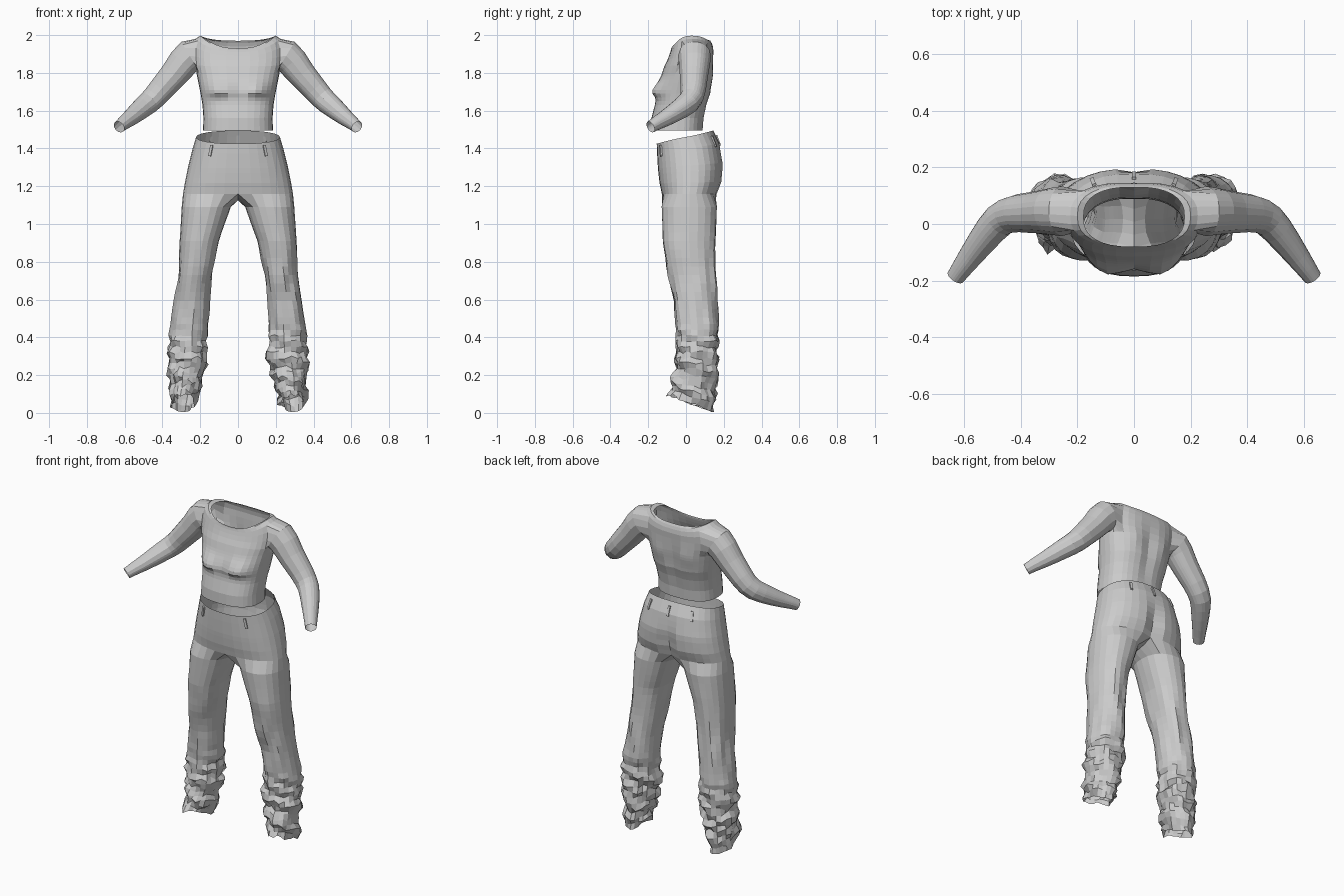
import bpy, bmesh, math, random
from mathutils import Vector, Matrix, noise

random.seed(4)
if "Cube" in bpy.data.objects:
    bpy.data.objects.remove(bpy.data.objects["Cube"])

cloth = bpy.data.materials.new("grey cloth")
cloth.use_nodes = True
GREY = (0.6, 0.6, 0.6, 1)
cloth.diffuse_color = GREY
cloth.node_tree.nodes["Principled BSDF"].inputs["Base Color"].default_value = GREY

N = 16  # columns in half a body ring, front centre to back centre


def sample(table, key):
    """Row of the table at fractional index key."""
    i = min(int(key), len(table) - 2)
    f = key - i
    return [a + (b - a) * f for a, b in zip(table[i], table[i + 1])]


def at_height(table, z):
    """Row of a table sorted by falling height."""
    for i in range(len(table) - 1):
        if z >= table[i + 1][0]:
            break
    a, b = table[i][0], table[i + 1][0]
    return sample(table[i:i + 2], (a - z) / (a - b))


def spow(v, p):
    return math.copysign(abs(v) ** p, v)


def bump(x, z, cx, cz, sx, sz):
    return math.exp(-((abs(x) - cx) / sx) ** 2 - ((z - cz) / sz) ** 2)


def half_ring(w, yf, yb, p):
    """Points from front centre round the left side to back centre."""
    for i in range(N + 1):
        a = math.pi * (i / N - 0.5)
        x = 0 if i in (0, N) else w * math.cos(a) ** p
        yield x, (yf + yb) / 2 + (yb - yf) / 2 * spow(math.sin(a), p), math.sin(a)


def strip(bm, a, b, closed=False, skip=()):
    n = len(a)
    for i in range(n if closed else n - 1):
        if i not in skip:
            j = (i + 1) % n
            bm.faces.new((a[i], a[j], b[j], b[i]))


def finish(bm, name, mirror=True):
    bmesh.ops.recalc_face_normals(bm, faces=bm.faces)
    me = bpy.data.meshes.new(name)
    bm.to_mesh(me)
    bm.free()
    me.materials.append(cloth)
    ob = bpy.data.objects.new(name, me)
    bpy.context.collection.objects.link(ob)
    if mirror:
        bpy.context.view_layer.objects.active = ob
        ob.modifiers.new("Mirror", "MIRROR").merge_threshold = 0.0005
        bpy.ops.object.modifier_apply(modifier="Mirror")
    return ob


# Shirt body: side z, front z, back z, half width, front y, back y
BODY = [(1.495, 1.495, 1.495, .185, -.185, .09), (1.56, 1.56, 1.56, .183, -.183, .095),
        (1.63, 1.63, 1.63, .188, -.165, .11), (1.69, 1.69, 1.69, .198, -.155, .13),
        (1.75, 1.75, 1.75, .21, -.142, .135), (1.80, 1.795, 1.8, .22, -.128, .14),
        (1.84, 1.835, 1.84, .233, -.115, .143), (1.89, 1.865, 1.88, .238, -.10, .145),
        (1.94, 1.89, 1.915, .236, -.09, .147), (1.98, 1.91, 1.94, .225, -.083, .143),
        (1.997, 1.922, 1.957, .2, -.08, .137), (1.985, 1.93, 1.97, .178, -.08, .13)]
bm = bmesh.new()
rows = []
for key in [k / 3 for k in range(15)] + list(range(5, 12)):
    zs, zf, zb, w, yf, yb = sample(BODY, key)
    row = []
    for x, y, s in half_ring(w, yf, yb, .8):
        z = zs + ((zf if s < 0 else zb) - zs) * s * s
        if s < 0:
            soft = .055 if z > 1.7 else .028
            y -= .04 * bump(x, z, .105, 1.7, .07, soft) * abs(s)
        else:
            y += .012 * bump(x, z, .1, 1.78, .05, .06) * s
            y -= .012 * bump(x, z, 0, 1.7, .03, .15) * s
        row.append(bm.verts.new((x, y, z)))
    rows.append(row)
LO, HI, C0, C1 = 15, 19, 6, 12  # sleeve opening
for i in range(len(rows) - 1):
    strip(bm, rows[i], rows[i + 1], skip=range(C0, C1) if LO <= i < HI else ())

# Sleeve grown from the opening: x, y, z, radius
ARM = [(.2, .045, 1.91, 0), (.255, .045, 1.89, .088), (.29, .045, 1.855, .083),
       (.34, .042, 1.79, .075), (.375, .04, 1.75, .071), (.41, .038, 1.71, .067),
       (.445, .03, 1.67, .063), (.475, .012, 1.642, .06), (.505, -.02, 1.617, .056),
       (.54, -.065, 1.587, .05), (.575, -.112, 1.558, .043), (.605, -.153, 1.535, .037),
       (.63, -.188, 1.514, .032)]
loop = [rows[LO][c] for c in range(C0, C1)] + [rows[r][C1] for r in range(LO, HI)]
loop += [rows[HI][c] for c in range(C1, C0, -1)] + [rows[r][C0] for r in range(HI, LO, -1)]
mid = sum((v.co for v in loop), Vector()) / len(loop)
angles = [math.atan2(v.co.z - mid.z, v.co.y - mid.y) for v in loop]
for i in range(1, len(ARM)):
    c = Vector(ARM[i][:3])
    t = (Vector(ARM[min(i + 1, len(ARM) - 1)][:3]) - Vector(ARM[i - 1][:3])).normalized()
    side = (Vector((0, 1, 0)) - t * t.y).normalized()
    up = t.cross(side)
    ring = [bm.verts.new(c + ARM[i][3] * (side * math.cos(a) + up * math.sin(a))) for a in angles]
    strip(bm, loop, ring, closed=True)
    loop = ring
finish(bm, "shirt")

# Trouser hips: z, half width, front y, back y
HIPS = [(1.46, .222, -.155, .145), (1.4, .24, -.153, .178), (1.3, .265, -.148, .198),
        (1.22, .281, -.14, .19), (1.16, .291, -.128, .165)]


def hip_ring(z):
    _, w, yf, yb = at_height(HIPS, z)
    tilt = max(0, (z - 1.2) / .26)
    for x, y, s in half_ring(w, yf, yb, .85):
        if s > 0:
            y -= .03 * bump(x, z, 0, 1.22, .035, .1) * s
        yield Vector((x, y, z + tilt * .035 * s))


bm = bmesh.new()
prev = None
for k in range(11):
    row = [bm.verts.new(p) for p in hip_ring(1.46 - .03 * k)]
    if prev:
        strip(bm, prev, row)
    prev = row

# Crotch seam closes the half ring into a leg loop
M = 6
yb, yf = prev[-1].co.y, prev[0].co.y
for k in range(1, M):
    f = k / M
    prev.append(bm.verts.new((0, yb + (yf - yb) * f, 1.16 - .035 * math.sin(math.pi * f))))

# Trouser leg: z, inner x, outer x, front y, back y
LEG = [(1.09, .038, .298, -.13, .165), (.9, .105, .31, -.122, .155), (.75, .135, .315, -.10, .155),
       (.6, .153, .335, -.065, .163), (.45, .16, .36, -.047, .17), (.3, .162, .368, -.05, .163),
       (.2, .18, .365, -.055, .158), (.12, .208, .358, -.072, .152), (.05, .228, .355, -.088, .142)]
heights = [1.09 - .045 * k for k in range(14)] + [.47 - .03 * k for k in range(15)]
total = len(prev)
for z in heights:
    _, xi, xo, yf, yb = at_height(LEG, z)
    ring = []
    for i in range(total):
        a = 2 * math.pi * (i - N / 2) / total
        tilt = max(0, 1 - (z - .05) / .25) * .045
        ring.append(bm.verts.new(((xi + xo) / 2 + (xo - xi) / 2 * spow(math.cos(a), .9),
                                  (yf + yb) / 2 + (yb - yf) / 2 * spow(math.sin(a), .9),
                                  z - tilt * math.sin(a))))
    strip(bm, prev, ring, closed=True)
    prev = ring
trousers = finish(bm, "trousers")

# Bunched folds toward the hems, light creases above
for v in trousers.data.vertices:
    x, y, z = v.co
    if z < 1.05:
        _, xi, xo, yf, yb = at_height(LEG, max(z, .05))
        out = Vector((x - math.copysign((xi + xo) / 2, x), y - (yf + yb) / 2, 0)).normalized()
        heavy = min(1, max(0, (.5 - z) / .2))
        wave = math.sin(z * 62 + 3 * noise.noise(v.co * 6) + 2 * math.atan2(out.y, out.x))
        light = noise.noise(Vector((x * 22, y * 22, z * 5))) * .012 * min(1, (1.05 - z) * 3)
        v.co += out * (light + heavy * (.012 * wave + random.uniform(-.009, .009)))
        v.co.z += heavy * random.uniform(-.01, .01) * (z > .03)
        v.co.z = max(v.co.z, 0)

# Belt loops around the waistband
waist = list(hip_ring(1.44))
lower = list(hip_ring(1.385))
for n, (col, sign) in enumerate([(3, 1), (3, -1), (13, 1), (13, -1), (N, 1)]):
    top, low = waist[col].copy(), lower[col].copy()
    a = math.pi * (col / N - .5)
    top.x, low.x = top.x * sign, low.x * sign
    up = (top - low).normalized()
    out = Vector((math.cos(a) * sign * .6, math.sin(a), 0)).normalized()
    across = up.cross(out).normalized()
    out = across.cross(up)
    frame = Matrix((across, out, up)).transposed().to_4x4()
    frame.translation = (top + low) / 2 + out * .004
    bm = bmesh.new()
    bmesh.ops.create_cube(bm, size=1, matrix=frame @ Matrix.Diagonal((.014, .009, .06, 1)))
    finish(bm, "belt_loop_%d" % (n + 1), mirror=False)
